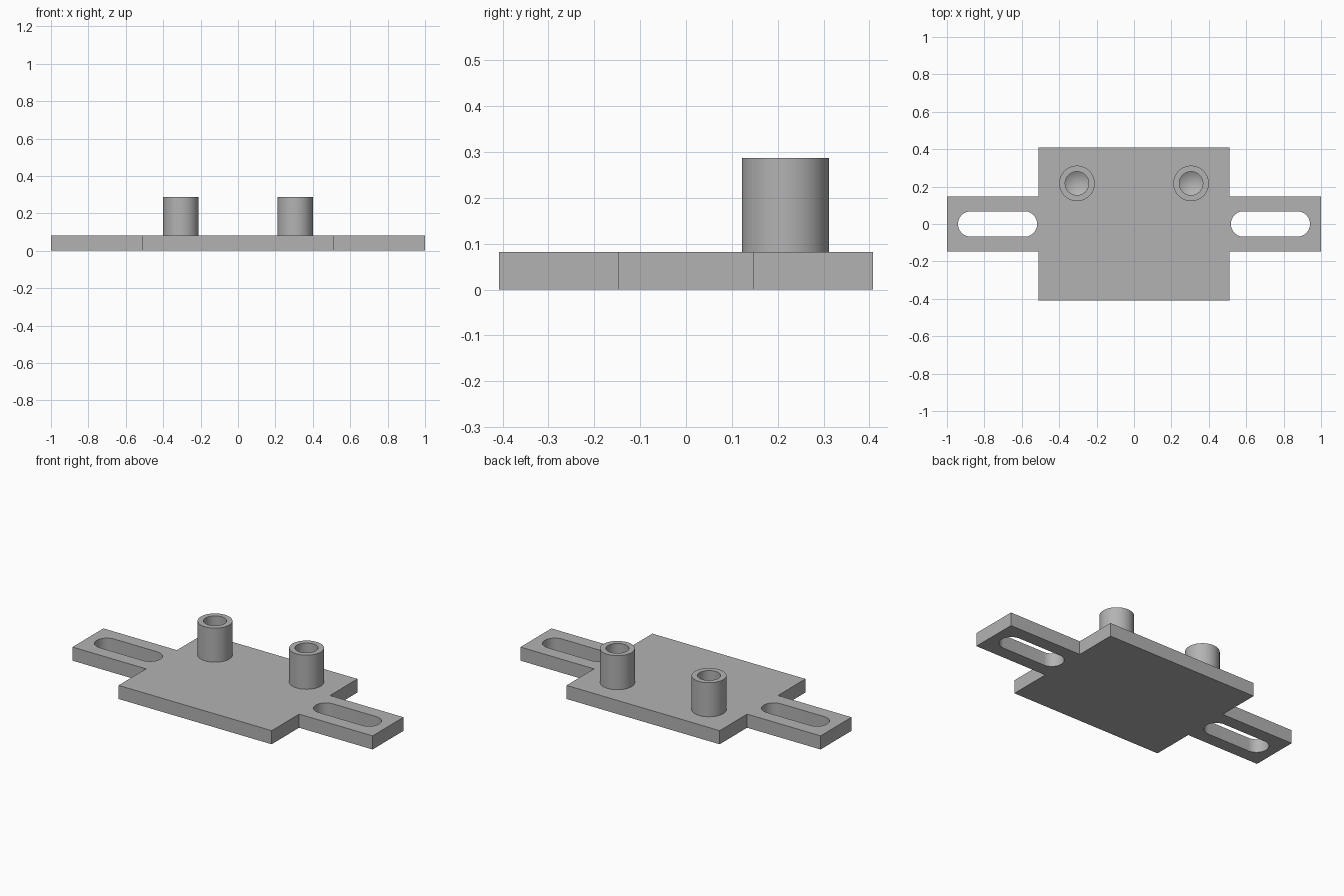
import bpy, bmesh, math

cube = bpy.data.objects.get("Cube")
if cube:
    bpy.data.objects.remove(cube)

THICK, TOP = 0.082, 0.287
POST_X, POST_Y, POST_R, BORE_R = 0.305, 0.217, 0.095, 0.063
SLOT_IN, SLOT_OUT, SLOT_R = 0.518, 0.941, 0.068

grey = bpy.data.materials.new("plain grey")
grey.use_nodes = True
colour = (0.45, 0.45, 0.45, 1)
grey.diffuse_color = colour
grey.node_tree.nodes["Principled BSDF"].inputs["Base Color"].default_value = colour


def make_object(name, bm):
    bmesh.ops.recalc_face_normals(bm, faces=bm.faces)
    mesh = bpy.data.meshes.new(name)
    bm.to_mesh(mesh)
    bm.free()
    mesh.materials.append(grey)
    obj = bpy.data.objects.new(name, mesh)
    bpy.context.collection.objects.link(obj)
    return obj


def prism(name, outline, z0, z1):
    bm = bmesh.new()
    face = bm.faces.new([bm.verts.new((x, y, z0)) for x, y in outline])
    extruded = bmesh.ops.extrude_face_region(bm, geom=[face])["geom"]
    verts = [v for v in extruded if isinstance(v, bmesh.types.BMVert)]
    bmesh.ops.translate(bm, verts=verts, vec=(0, 0, z1 - z0))
    return make_object(name, bm)


def lathe(name, profile, x, y, steps=64):
    bm = bmesh.new()
    verts = [bm.verts.new((x + r, y, z)) for r, z in profile]
    edges = [bm.edges.new(pair) for pair in zip(verts, verts[1:])]
    bmesh.ops.spin(bm, geom=verts + edges, cent=(x, y, 0), axis=(0, 0, 1),
                   angle=math.tau, steps=steps)
    bmesh.ops.remove_doubles(bm, verts=bm.verts, dist=1e-5)
    return make_object(name, bm)


def combine(target, tool, operation):
    mod = target.modifiers.new(operation.lower(), "BOOLEAN")
    mod.operation, mod.object, mod.solver = operation, tool, "EXACT"
    bpy.context.view_layer.objects.active = target
    bpy.ops.object.modifier_apply(modifier=mod.name)
    bpy.data.objects.remove(tool)


# Cross-shaped plate: wide body with a narrow arm on each side
quarter = [(1, 0.147), (0.51, 0.147), (0.51, 0.408)]
half = quarter + [(-x, y) for x, y in reversed(quarter)]
plate = prism("mounting_plate", half + [(-x, -y) for x, y in half], 0, THICK)

for side in (-1, 1):
    # Rounded slot through each arm
    outline = []
    for end, start in ((SLOT_OUT - SLOT_R, -90), (SLOT_IN + SLOT_R, 90)):
        for i in range(25):
            a = math.radians(start + i * 7.5)
            outline.append((side * (end + SLOT_R * math.cos(a)), SLOT_R * math.sin(a)))
    combine(plate, prism("slot_cutter", outline, -0.1, 0.2), "DIFFERENCE")

    # Round post with a blind, cone-ended bore
    post = lathe("post", [(0, 0.03), (POST_R, 0.03), (POST_R, TOP), (0, TOP)],
                 side * POST_X, POST_Y)
    combine(plate, post, "UNION")
    drill = lathe("drill_cutter", [(0, 0.052), (BORE_R, 0.09), (BORE_R, 0.4), (0, 0.4)],
                  side * POST_X, POST_Y)
    combine(plate, drill, "DIFFERENCE")

# Smooth round walls, crisp edges
bpy.ops.object.select_all(action="DESELECT")
plate.select_set(True)
bpy.context.view_layer.objects.active = plate
bpy.ops.object.shade_smooth_by_angle(angle=math.radians(20))
